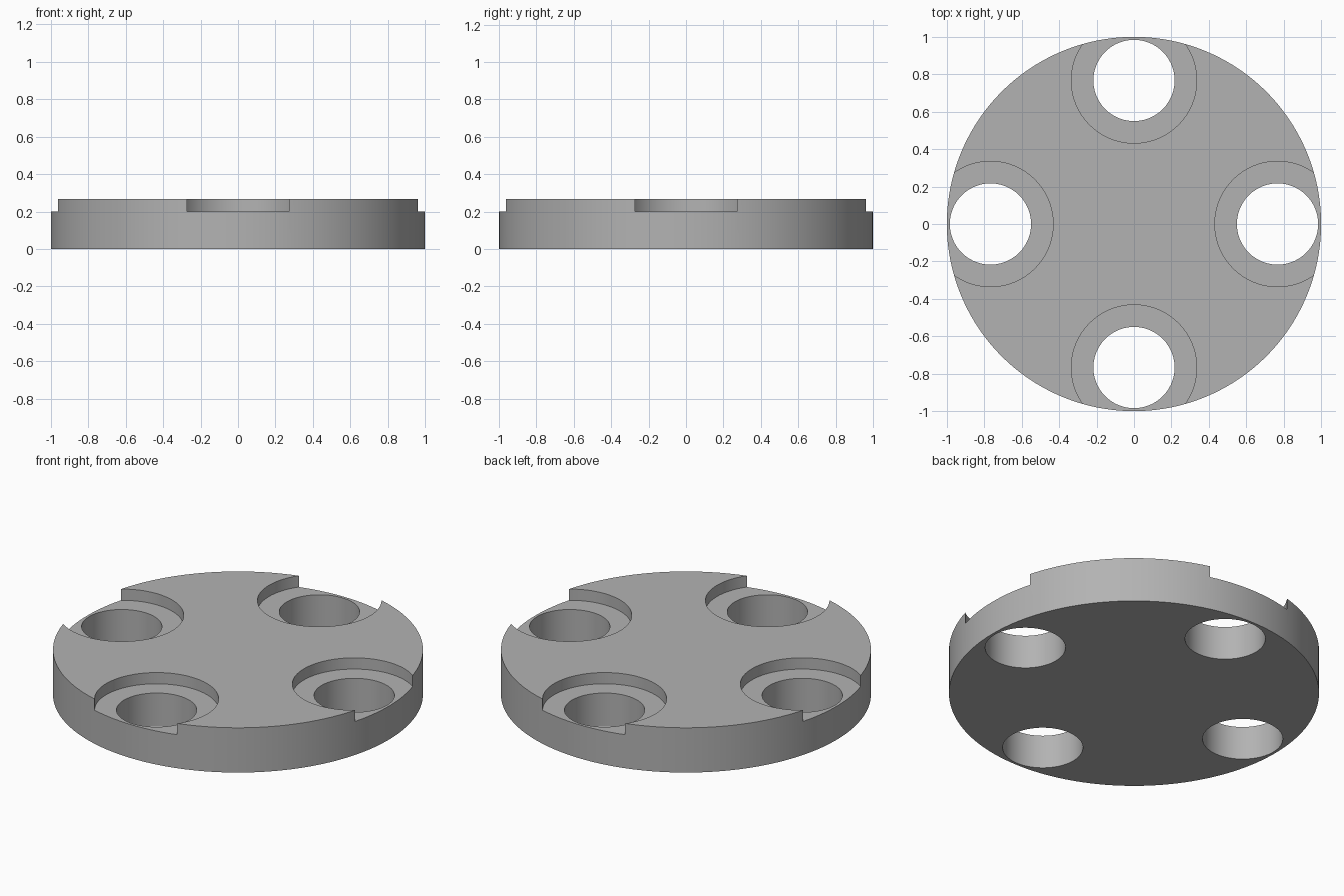
import bpy
import math

cube = bpy.data.objects.get("Cube")
if cube:
    bpy.data.objects.remove(cube, do_unlink=True)

HEIGHT, LEDGE = 0.267, 0.2        # disc thickness, counterbore floor
HOLE_R, BORE_R = 0.217, 0.335     # through hole and counterbore radii
HOLE_OFFSET = 0.767               # hole centres from the disc axis

grey = bpy.data.materials.new("plain grey")
grey.use_nodes = True
colour = (0.45, 0.45, 0.45, 1)
grey.diffuse_color = colour
grey.node_tree.nodes["Principled BSDF"].inputs["Base Color"].default_value = colour


def cylinder(name, radius, bottom, top, x=0, y=0, sides=96):
    bpy.ops.mesh.primitive_cylinder_add(
        vertices=sides, radius=radius, depth=top - bottom,
        location=(x, y, (bottom + top) / 2))
    obj = bpy.context.object
    obj.name = name
    obj.data.materials.append(grey)
    return obj


def cut(target, cutter):
    mod = target.modifiers.new(cutter.name, 'BOOLEAN')
    mod.operation = 'DIFFERENCE'
    mod.solver = 'EXACT'
    mod.object = cutter
    cutter.hide_render = True
    bpy.context.view_layer.objects.active = target
    bpy.ops.object.modifier_apply(modifier=mod.name)
    bpy.data.objects.remove(cutter, do_unlink=True)


# Round plate
disc = cylinder("round_plate", 1, 0, HEIGHT, sides=160)

# Four through holes, each with a counterbore open at the rim
for i in range(4):
    angle = i * math.pi / 2
    x, y = HOLE_OFFSET * math.cos(angle), HOLE_OFFSET * math.sin(angle)
    cut(disc, cylinder("counterbore_cutter", BORE_R, LEDGE, HEIGHT + 0.1, x, y))
    cut(disc, cylinder("hole_cutter", HOLE_R, -0.1, HEIGHT + 0.1, x, y))

# Smooth curved walls, crisp edges
bpy.ops.object.select_all(action='DESELECT')
disc.select_set(True)
bpy.context.view_layer.objects.active = disc
bpy.ops.object.shade_smooth_by_angle(angle=math.radians(30))
